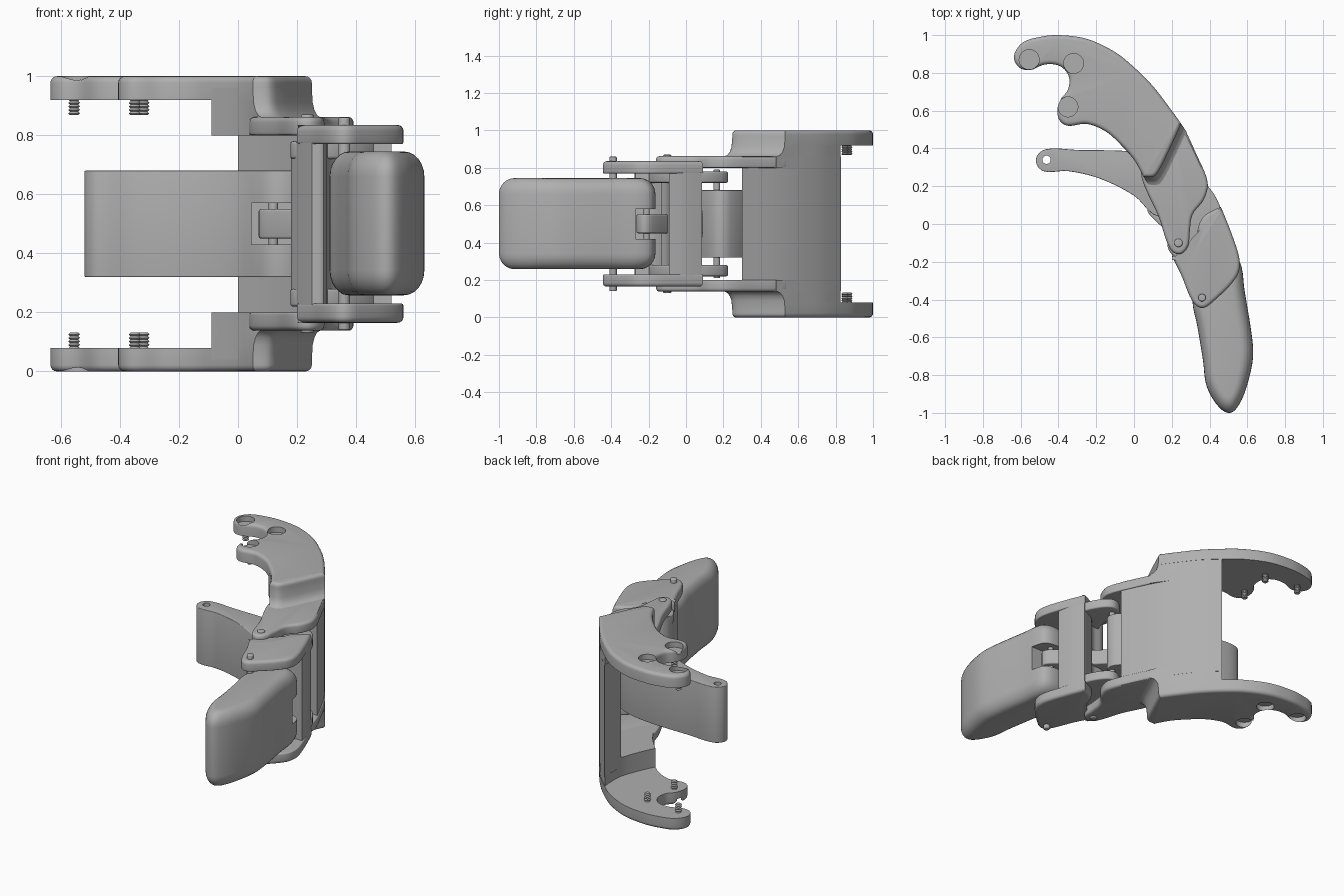
import bpy
import bmesh
from math import sin, cos, pi
from mathutils import Vector

if "Cube" in bpy.data.objects:
    bpy.data.objects.remove(bpy.data.objects["Cube"], do_unlink=True)

GREY = (0.43, 0.43, 0.43, 1)
grey = bpy.data.materials.new("plain_grey")
grey.use_nodes = True
grey.diffuse_color = GREY
grey.node_tree.nodes["Principled BSDF"].inputs["Base Color"].default_value = GREY


def circle(x, y, r, n=24):
    return [Vector((x + r * cos(2 * pi * i / n), y + r * sin(2 * pi * i / n))) for i in range(n)]


def box(x0, y0, x1, y1):
    return [Vector(p) for p in ((x0, y0), (x1, y0), (x1, y1), (x0, y1))]


def curve(points, steps=5):
    """Closed smooth outline, counter-clockwise; a third value marks a sharp corner."""
    pts = [Vector(p[:2]) for p in points]
    n = len(pts)
    tangents = []
    for i, p in enumerate(points):
        t = (pts[(i + 1) % n] - pts[i - 1]).normalized()
        tangents.append(t * (0 if len(p) > 2 else 1))
    out = []
    for i in range(n):
        a, b = pts[i], pts[(i + 1) % n]
        length = (b - a).length
        ta, tb = tangents[i] * length, tangents[(i + 1) % n] * length
        for k in range(steps):
            u = k / steps
            h = u * u * (3 - 2 * u)
            out.append(a * (1 - h) + b * h + ta * (u * (1 - u) ** 2) - tb * (u * u * (1 - u)))
    area = sum(out[i - 1].cross(out[i]) for i in range(len(out)))
    return out if area > 0 else out[::-1]


def inset(pts, d):
    out = []
    for i, p in enumerate(pts):
        t = (pts[(i + 1) % len(pts)] - pts[i - 1]).normalized()
        out.append(p + Vector((-t.y, t.x)) * d)
    return out


def slab(pts, z0, z1, r0=0, r1=0):
    """Layers of an upright slab with rounded lower and upper rims."""
    def rim(r):
        angles = [k * pi / 8 for k in range(5)] if r else [pi / 2]
        return [(inset(pts, r * (1 - sin(a))), r * (1 - cos(a))) for a in angles]
    return [(p, z0 + h) for p, h in rim(r0)] + [(p, z1 - h) for p, h in reversed(rim(r1))]


def build(name, stacks, mirror=False, cut=()):
    """Skin stacks of layers into one object, mirror about mid height, cut holes."""
    bm = bmesh.new()
    if mirror:
        stacks = stacks + [[(p, 1 - z) for p, z in s] for s in stacks]
    for stack in stacks:
        rings = [[bm.verts.new((p.x, p.y, z)) for p in pts] for pts, z in stack]
        for low, high in zip(rings, rings[1:]):
            for i in range(len(low)):
                bm.faces.new((low[i - 1], low[i], high[i], high[i - 1]))
        bm.faces.new(rings[0])
        bm.faces.new(rings[-1])
    bmesh.ops.recalc_face_normals(bm, faces=bm.faces)
    mesh = bpy.data.meshes.new(name)
    bm.to_mesh(mesh)
    bm.free()
    mesh.materials.append(grey)
    obj = bpy.data.objects.new(name, mesh)
    bpy.context.collection.objects.link(obj)
    bpy.ops.object.select_all(action='DESELECT')
    bpy.context.view_layer.objects.active = obj
    obj.select_set(True)
    if cut:
        cutter = build(name + "_cutter", cut, mirror)
        cutter.hide_render = True
        bpy.ops.object.select_all(action='DESELECT')
        bpy.context.view_layer.objects.active = obj
        obj.select_set(True)
        mod = obj.modifiers.new("holes", 'BOOLEAN')
        mod.operation = 'DIFFERENCE'
        mod.object = cutter
        bpy.ops.object.modifier_apply(modifier=mod.name)
        bpy.data.objects.remove(cutter, do_unlink=True)
    bpy.ops.object.shade_smooth_by_angle(angle=0.6)
    return obj


# Bracket side plates with screw pockets
SCREWS = [(-.555, .87), (-.32, .85), (-.35, .62)]
plate = curve([(-.635, .89), (-.59, .96), (-.5, .99), (-.4, 1), (-.25, .98), (-.1, .91), (0, .83),
               (.1, .73), (.2, .6), (.25, .53, 1), (.19, .4), (.13, .28), (.1, .25), (.05, .25, 1),
               (0, .34), (-.07, .42), (-.15, .49), (-.25, .53), (-.35, .52), (-.395, .55),
               (-.405, .61), (-.385, .665), (-.35, .71), (-.345, .78), (-.39, .835), (-.47, .845),
               (-.55, .815), (-.61, .83)])
build("bracket_plates", [slab(plate, .92, 1, 0, .022)], True,
      [slab(circle(x, y, .053), .965, 1.1) for x, y in SCREWS])

# Thick stepped blocks flowing into the hinge arms
block = [(-.09, .44, 1), (0, .66), (0, .826, 1), (.1, .728), (.2, .598), (.25, .53, 1), (.19, .4),
         (.13, .28), (.1, .25), (.05, .25, 1), (0, .34)]
flare = []
for z, s in ((.8, 1), (.86, 1), (.868, .6), (.885, .3), (.91, .1), (.96, 0)):
    moved = [(p[0] + .03 * s, p[1] - .045 * s) + p[2:] if i > 4 and i < 10 else p
             for i, p in enumerate(block)]
    flare.append((curve(moved), z))
build("bracket_steps", [flare], True)

arm = curve([(.2, .56, 1), (.25, .53), (.33, .37), (.39, .22), (.37, .13), (.31, .05), (.295, -.04),
             (.285, -.12), (.24, -.16), (.19, -.13), (.13, .04), (.04, .25), (.05, .4, 1)])
build("hinge_arms", [slab(arm, .8, .862, .008, .018)], True)

# Curved back wall
wall = curve([(0, .828, 1), (.1, .728), (.2, .598), (.27, .48), (.355, .3, 1), (.28, .3, 1),
              (.2, .43), (.1, .56), (0, .66, 1)])
build("back_wall", [slab(wall, .14, .86)])

# Drive lever with pivot hole and link slot
lever = curve([(-.52, .34), (-.47, .395), (-.3, .392), (0, .383), (.2, .34), (.33, .24), (.35, .17),
               (.28, .1), (.13, .04), (0, .15), (-.18, .24), (-.35, .28), (-.48, .28)])
build("drive_lever", [slab(lever, .32, .68, .004, .004)],
      cut=[slab(circle(-.463, .34, .022), .2, .8), slab(box(.045, -.1, .26, .17), .43, .57)])

# Middle link: cheeks, lugs and cross web
cheek = curve([(.46, .09, 1), (.38, .05), (.345, 0), (.33, -.07), (.3, -.14), (.25, -.17),
               (.2, -.17, 1), (.25, -.27), (.31, -.41), (.36, -.445), (.42, -.41), (.54, -.285),
               (.56, -.2), (.52, -.06)])
build("middle_link_cheeks", [slab(cheek, .77, .835, .008, .02)], True)
lug = curve([(.18, -.09), (.2, -.16), (.3, -.2), (.48, -.06), (.46, .08), (.4, .19), (.34, .225),
             (.275, .19), (.27, .08), (.25, -.03)])
build("middle_link_lugs", [slab(lug, .72, .78, .01, .01)], True)
web = curve([(.18, -.09), (.195, -.15), (.25, -.27, 1), (.29, -.27), (.31, -.18), (.4, -.1),
             (.52, -.09, 1), (.5, -.01), (.46, .085, 1), (.37, .04), (.3, -.03), (.22, -.04)])
build("middle_link_web", [slab(web, .225, .775)])

# Fingertip: rounded block whose outline shrinks toward both ends
tip = curve([(.5, -.165), (.56, -.2), (.585, -.35), (.625, -.6), (.63, -.71), (.6, -.85), (.56, -.95),
             (.51, -1), (.45, -.97), (.385, -.86), (.365, -.72), (.335, -.54), (.31, -.41),
             (.33, -.26), (.4, -.18)])


def shrink(pts, sx, sy):
    out = []
    for p in pts:
        y = -.58 + (p.y + .58) * sy
        middle = .47 - (p.y + .58) * .12
        out.append(Vector((.47 - (y + .58) * .12 + (p.x - middle) * sx, y)))
    return out


cap = []
for k in range(7):
    a = k * pi / 12
    cap.append((shrink(tip, 1 - .45 * (1 - sin(a)), 1 - .2 * (1 - sin(a))), .085 * (1 - cos(a))))
build("fingertip", [[(p, .258 + h) for p, h in cap] + [(p, .745 - h) for p, h in reversed(cap)]],
      cut=[slab(box(.25, -.27, .7, -.1), .42, .58)])

# Inner connecting link
link = curve([(.07, .08), (.1, .13), (.16, .12), (.34, -.05), (.51, -.18), (.53, -.23), (.48, -.265),
              (.4, -.23), (.25, -.1), (.1, .03)])
build("connecting_link", [slab(link, .45, .55, .008, .008)])

# Hinge pins
for name, x, y, r, low in (("arm_pin", .235, -.1, .022, .13), ("tip_pin", .36, -.39, .02, .14),
                           ("lever_pin", .31, .165, .018, .21), ("link_pin", .12, .08, .016, .4),
                           ("link_tip_pin", .48, -.21, .016, .3), ("web_pin", .34, -.13, .012, .2)):
    build(name, [slab(circle(x, y, r), low, 1 - low, .006, .006)])

# Cross-head screws with threaded shanks
heads, crosses, shanks = [], [], []
for x, y in SCREWS:
    heads.append(slab(circle(x, y, .043), .95, .992, 0, .012))
    for a, b in ((.027, .007), (.007, .027)):
        crosses.append(slab(box(x - a, y - b, x + a, y + b), .975, 1.1))
    shanks.append([(circle(x, y, .02 if k % 2 else .014, 16), .868 + k * .006) for k in range(12)])
build("screw_heads", heads, True, crosses)
build("screw_shanks", shanks, True)
